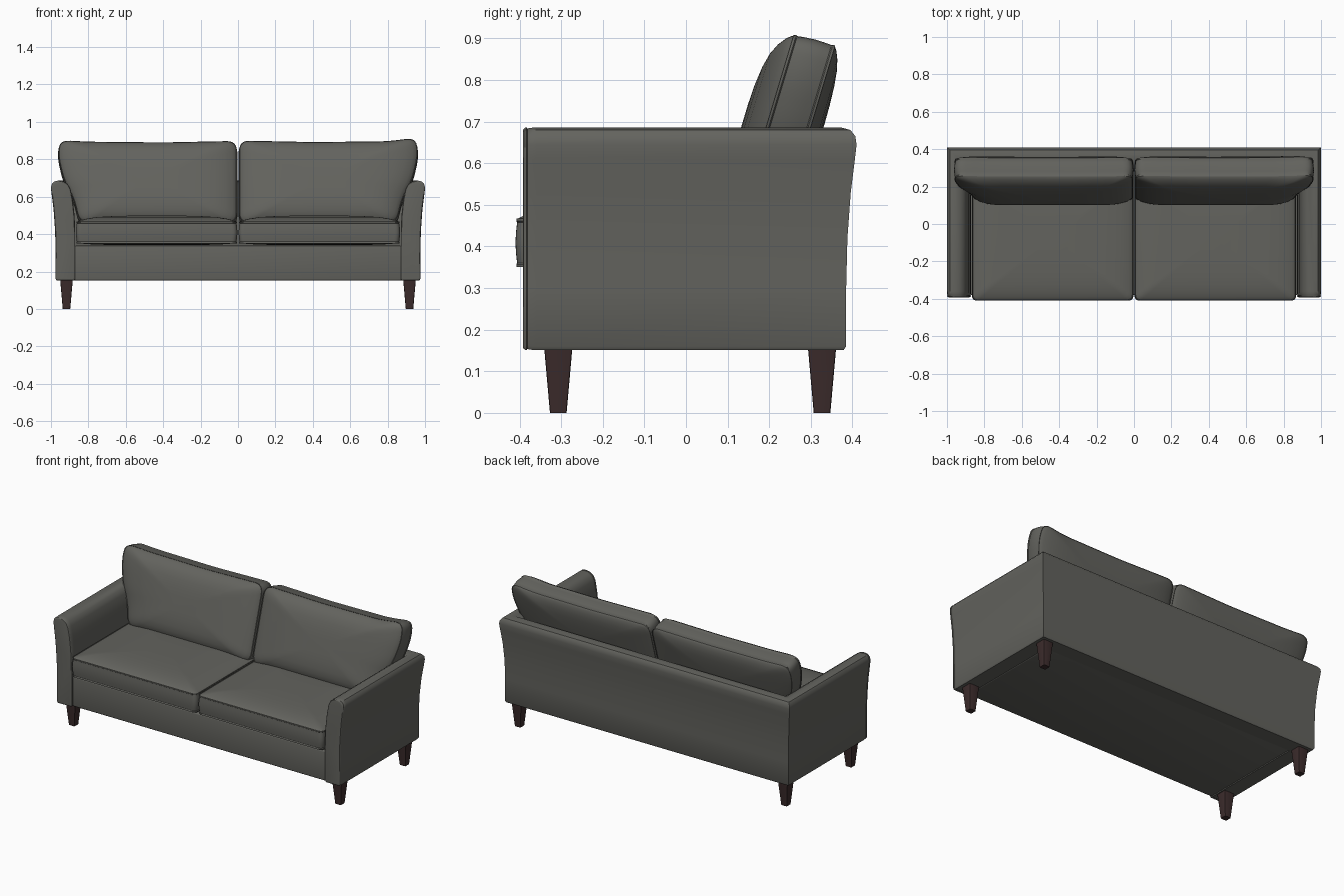
import bpy, bmesh, math
from mathutils import Vector

cube = bpy.data.objects.get("Cube")
if cube:
    bpy.data.objects.remove(cube, do_unlink=True)


def material(name, rgb):
    m = bpy.data.materials.new(name)
    m.use_nodes = True
    m.diffuse_color = (*rgb, 1)
    m.node_tree.nodes["Principled BSDF"].inputs["Base Color"].default_value = (*rgb, 1)
    return m


fabric = material("grey fabric", (0.125, 0.125, 0.112))
wood = material("dark brown wood", (0.045, 0.025, 0.025))


def finish(name, bm, mat, angle=40):
    bmesh.ops.recalc_face_normals(bm, faces=bm.faces[:])
    mesh = bpy.data.meshes.new(name)
    bm.to_mesh(mesh)
    bm.free()
    mesh.materials.append(mat)
    ob = bpy.data.objects.new(name, mesh)
    bpy.context.collection.objects.link(ob)
    bpy.ops.object.select_all(action='DESELECT')
    ob.select_set(True)
    bpy.context.view_layer.objects.active = ob
    bpy.ops.object.shade_smooth_by_angle(angle=math.radians(angle))
    return ob


def loft(name, rings, mat, angle=40):
    """Skin a series of closed rings and cap both ends."""
    bm = bmesh.new()
    rows = [[bm.verts.new(p) for p in ring] for ring in rings]
    n = len(rows[0])
    for a, b in zip(rows, rows[1:]):
        for i in range(n):
            j = (i + 1) % n
            bm.faces.new((a[i], a[j], b[j], b[i]))
    bm.faces.new(rows[0])
    bm.faces.new(rows[-1])
    return finish(name, bm, mat, angle)


def rounded(corners, radius, steps=6):
    """Polygon outline with each corner replaced by a soft curve."""
    pts = [Vector(c) for c in corners]
    out = []
    for i, p in enumerate(pts):
        before, after = pts[i - 1] - p, pts[(i + 1) % len(pts)] - p
        a = p + before.normalized() * min(radius, before.length * 0.45)
        b = p + after.normalized() * min(radius, after.length * 0.45)
        for k in range(steps + 1):
            t = k / steps
            out.append(a * (1 - t) ** 2 + p * 2 * t * (1 - t) + b * t * t)
    return out


def cushion(name, outline, centre, front, back, thick, place):
    """Boxed cushion: domed faces, piped seams and a slightly full band."""
    dome = [(0.2, 1), (0.4, 0.97), (0.6, 0.88), (0.75, 0.74), (0.86, 0.53),
            (0.94, 0.28), (0.975, 0.1)]
    band = [(0.986, 0), (0.993, 0.002), (0.994, -0.004), (0.988, -0.007),
            (0.995, -thick * 0.25), (1, -thick / 2), (0.995, -thick * 0.75),
            (0.988, 0.007 - thick), (0.994, 0.004 - thick),
            (0.993, -0.002 - thick), (0.986, -thick)]
    sections = [(s, d * front) for s, d in dome] + band
    sections += [(s, -thick - d * back) for s, d in reversed(dome)]
    c = Vector(centre)
    rings = [[place(*(c + (p - c) * s), d) for p in outline] for s, d in sections]
    return loft(name, rings, fabric)


# Arms and back: one flared profile swept round a mitred U
profile = [(-0.006, 0.151), (0, 0.16), (0, 0.3), (0.003, 0.42), (0.011, 0.53),
           (0.021, 0.61), (0.025, 0.645), (0.022, 0.665), (0.01, 0.68),
           (-0.012, 0.686), (-0.042, 0.682), (-0.065, 0.668), (-0.08, 0.64),
           (-0.092, 0.58), (-0.101, 0.5), (-0.104, 0.43), (-0.104, 0.16),
           (-0.098, 0.151)]
OUT_X, OUT_Y = 0.975, 0.385


def arm_section(side, y, inset):
    ring = []
    for o, z in profile:
        o2 = -0.045 + (o + 0.045) * (1 - inset / 0.055)
        z2 = 0.42 + (z - 0.42) * (1 - inset / 0.265)
        ring.append((side * (OUT_X + o2), y, z2))
    return ring


def mitre(side):
    return [(side * (OUT_X + o), OUT_Y + o, z) for o, z in profile]


front_steps = [(-0.392, 0.009), (-0.391, 0.004), (-0.387, 0.0005),
               (-0.383, 0), (-0.381, 0.003), (-0.376, 0.001), (-0.36, 0)]
sweep = [arm_section(1, y, i) for y, i in front_steps]
sweep += [mitre(1), mitre(-1)]
sweep += [arm_section(-1, y, i) for y, i in reversed(front_steps)]
loft("arms_and_back", sweep, fabric, 35)

# Base below the seat
bm = bmesh.new()
bmesh.ops.create_cube(bm, size=1)
for v in bm.verts:
    v.co = (v.co.x * 1.75, -0.035 + v.co.y * 0.69, 0.245 + v.co.z * 0.186)
bmesh.ops.bevel(bm, geom=bm.edges[:], offset=0.008, segments=3, affect='EDGES', profile=0.5)
finish("seat_base", bm, fabric)

for side, word, top_mid, top_end in ((1, "left", 0.893, 0.916), (-1, "right", 0.891, 0.903)):
    # Seat cushion, lying flat
    seat = rounded([(0.003, -0.41), (0.867, -0.41), (0.867, 0.26), (0.003, 0.26)], 0.03)
    cushion(word + "_seat_cushion", seat, (0.435, -0.075), 0.034, 0.012, 0.112,
            lambda a, b, d: (side * a, b, 0.465 + d))

    # Back cushion, leaning back and widening above the arm
    back = rounded([(0.003, 0.46), (0.85, 0.46), (0.88, 0.59), (0.935, 0.69),
                    (0.966, 0.82), (0.955, top_end), (0.8, top_mid + 0.004),
                    (0.4, top_mid), (0.003, top_mid + 0.008)], 0.055)
    cushion(word + "_back_cushion", back, (0.47, 0.68), 0.06, 0.032, 0.1,
            lambda a, b, d: (side * a, 0.26 - 0.3 * (0.905 - b) - 0.957 * d, b + 0.25 * d))

    # Tapered legs
    for y, end in ((-0.307, "front"), (0.327, "back")):
        rings = []
        for z, half in ((0, 0.02), (0.158, 0.034)):
            square = [(-half, -half), (half, -half), (half, half), (-half, half)]
            rings.append([(side * 0.917 + p.x, y + p.y, z)
                          for p in rounded(square, 0.005, 2)])
        loft(f"{end}_{word}_leg", rings, wood, 30)
